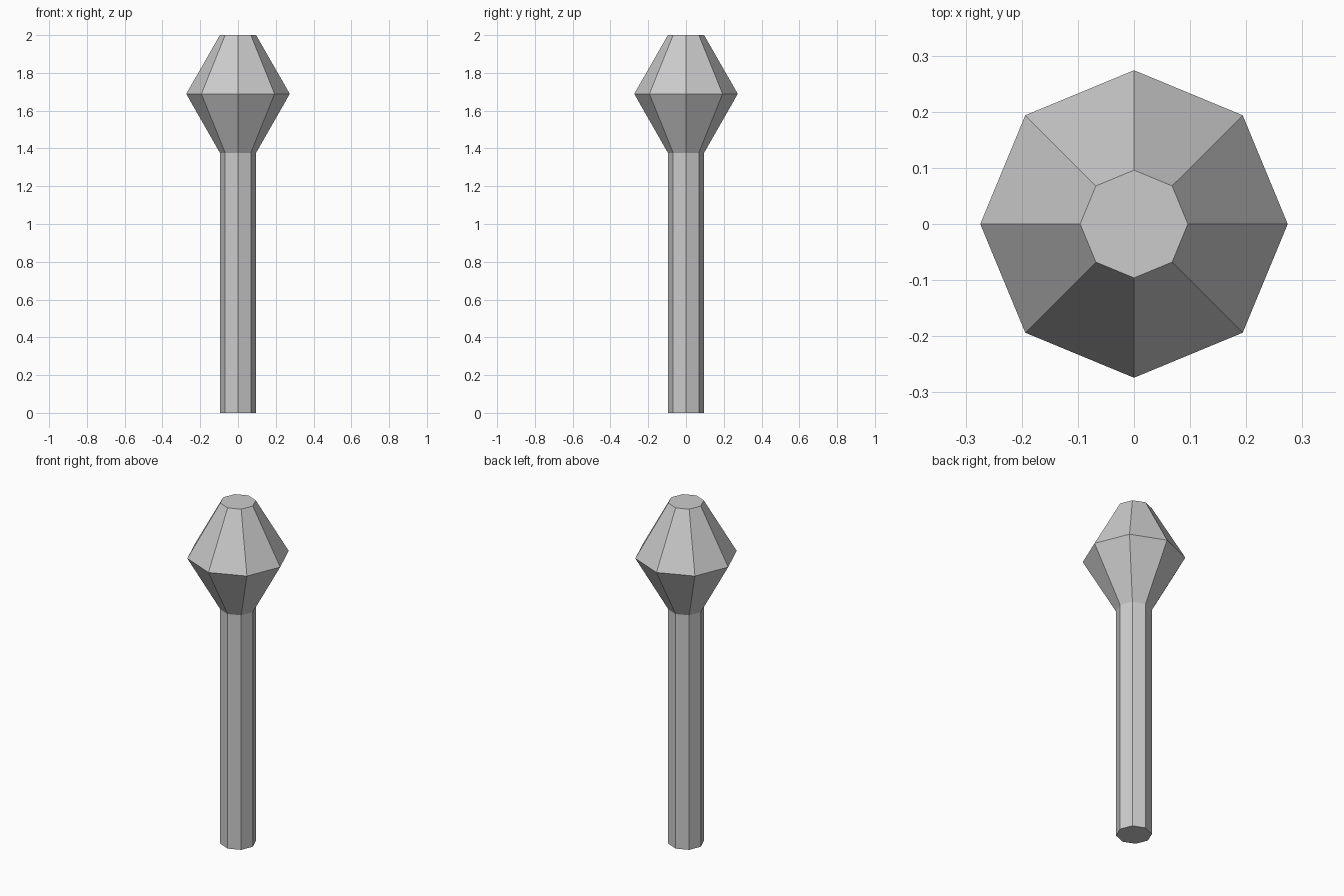
import bpy
from math import cos, sin, tau

if "Cube" in bpy.data.objects:
    bpy.data.objects.remove(bpy.data.objects["Cube"])

SIDES = 8


def lathe(name, profile, cap_bottom=False, cap_top=False):
    """Flat-faced solid of revolution from (radius, height) points."""
    verts = [(r * cos(tau * i / SIDES), r * sin(tau * i / SIDES), z)
             for r, z in profile for i in range(SIDES)]
    faces = []
    for k in range(len(profile) - 1):
        a, b = k * SIDES, (k + 1) * SIDES
        for i in range(SIDES):
            j = (i + 1) % SIDES
            faces.append((a + i, a + j, b + j, b + i))
    if cap_bottom:
        faces.append(tuple(reversed(range(SIDES))))
    if cap_top:
        faces.append(tuple(range(len(verts) - SIDES, len(verts))))
    mesh = bpy.data.meshes.new(name)
    mesh.from_pydata(verts, [], faces)
    obj = bpy.data.objects.new(name, mesh)
    bpy.context.collection.objects.link(obj)
    return obj


# Octagonal handle, closed at the foot
lathe("shaft", [(0.096, 0), (0.096, 1.377)], cap_bottom=True)

# Faceted double-cone head, flat on top
lathe("head", [(0.096, 1.377), (0.274, 1.689), (0.096, 2.0)], cap_top=True)
